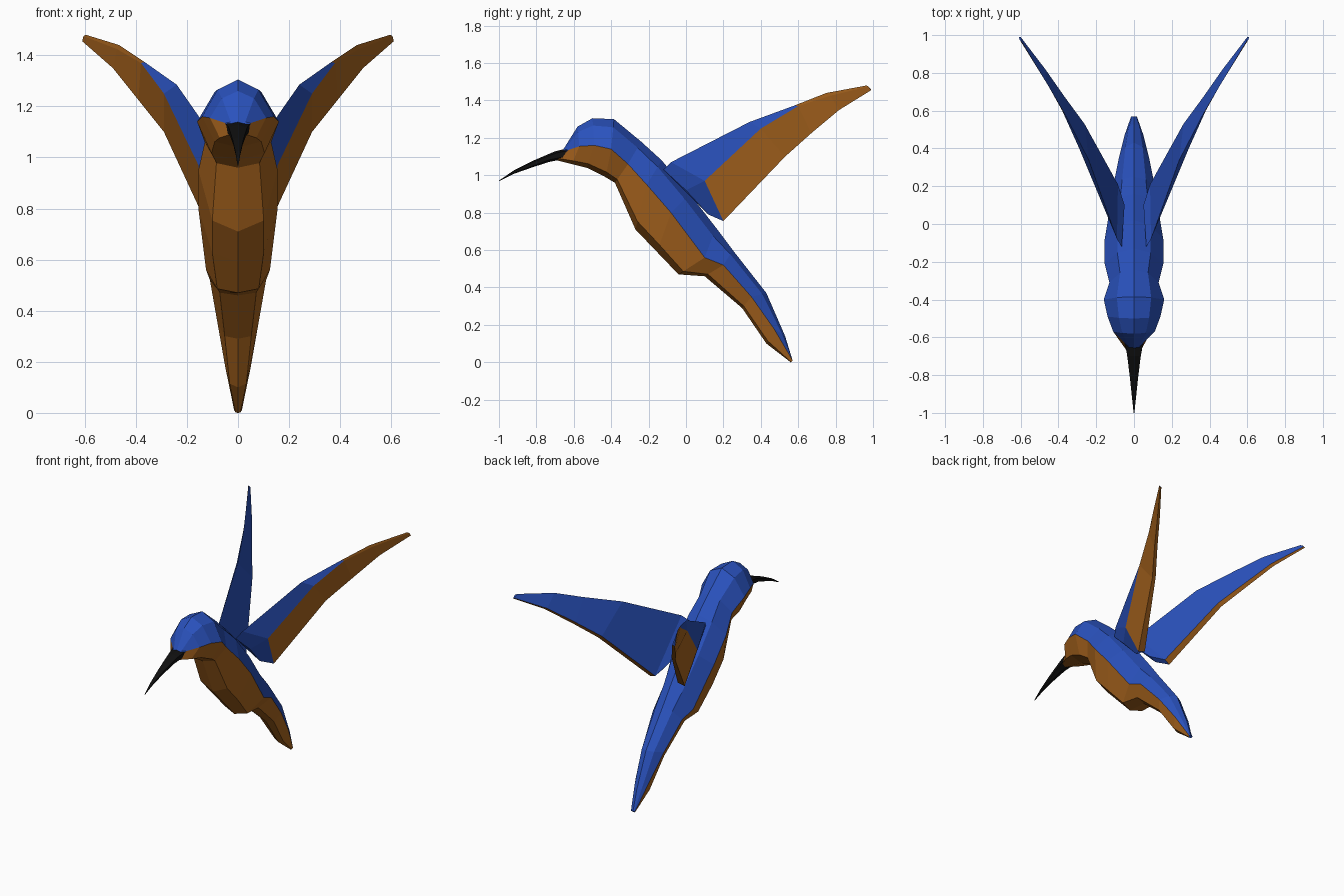
import bpy, bmesh
from mathutils import Vector

if "Cube" in bpy.data.objects:
    bpy.data.objects.remove(bpy.data.objects["Cube"])

def material(name, rgb):
    m = bpy.data.materials.new(name)
    m.diffuse_color = (*rgb, 1)
    m.use_nodes = True
    m.node_tree.nodes["Principled BSDF"].inputs["Base Color"].default_value = m.diffuse_color
    return m

BLUE = material("blue_feathers", (0.023, 0.084, 0.51))
BROWN = material("brown_feathers", (0.40, 0.13, 0.013))
BLACK = material("black_beak", (0.005, 0.005, 0.005))

def loft(name, rings, mats, pick):
    """Skin a row of equal rings; pick(ring, column) gives the material slot."""
    bm = bmesh.new()
    rows = [[bm.verts.new(p) for p in r] for r in rings]
    n = len(rows[0])
    for i in range(len(rows) - 1):
        for j in range(n):
            k = (j + 1) % n
            f = bm.faces.new((rows[i][j], rows[i][k], rows[i + 1][k], rows[i + 1][j]))
            f.material_index = pick(i, j)
    for row in (rows[0], rows[-1]):
        bm.faces.new(row).material_index = pick(0, 0)
    bmesh.ops.recalc_face_normals(bm, faces=bm.faces)
    me = bpy.data.meshes.new(name)
    bm.to_mesh(me)
    bm.free()
    for m in mats:
        me.materials.append(m)
    ob = bpy.data.objects.new(name, me)
    bpy.context.collection.objects.link(ob)
    return ob

# Body: spine (y, z), flank (x, y, z), belly (y, z) at each station
stations = [
    ((-.655, 1.14), (.05, -.63, 1.135), (-.69, 1.08)),
    ((-.58, 1.26), (.11, -.57, 1.155), (-.61, 1.06)),
    ((-.50, 1.305), (.14, -.49, 1.16), (-.53, 1.04)),
    ((-.385, 1.30), (.16, -.40, 1.14), (-.43, .99)),
    ((-.24, 1.18), (.13, -.31, 1.06), (-.38, .96)),
    ((-.13, 1.08), (.155, -.21, .95), (-.27, .71)),
    ((.02, .90), (.155, -.08, .80), (-.155, .59)),
    ((.16, .72), (.125, .10, .56), (-.04, .47)),
    ((.25, .60), (.11, .20, .52), (.10, .46)),
    ((.43, .37), (.08, .35, .35), (.30, .29)),
    ((.53, .14), (.05, .47, .18), (.43, .10)),
    ((.57, .01), (.015, .57, .01), (.56, 0)),
]

def body_ring(top, side, bottom):
    t, s, b = Vector((0, *top)), Vector(side), Vector((0, *bottom))
    upper = t.lerp(s, .27)
    upper.x = s.x * .57
    lower = b.lerp(s, .18)
    lower.x = s.x * .65
    right = [upper, s, lower]
    left = [Vector((-p.x, p.y, p.z)) for p in reversed(right)]
    return [t, *right, b, *left]

loft("body", [body_ring(*s) for s in stations], [BLUE, BROWN],
     lambda i, j: 1 if 2 <= j <= 5 else 0)

# Beak: six-sided, curving down to a point
beak = [(-.63, 1.115, .05, .03), (-.70, 1.10, .037, .028),
        (-.82, 1.06, .022, .017), (-.92, 1.017, .011, .009), (-1.0, .97, .002, .002)]
hexagon = [(0, 1), (.8, .6), (.7, -.6), (0, -1), (-.7, -.6), (-.8, .6)]
loft("beak", [[(a * w * 1.2, y - (.03 if b < 0 and w > .03 else 0), z + b * h)
               for a, b in hexagon] for y, z, w, h in beak], [BLACK], lambda i, j: 0)

# Wing: leading edge, outer ridge, trailing edge, inner trailing edge
wing_rings = [
    [(.065, -.12, 1.03), (.09, 0, .92), (.08, .12, .79), (.05, .10, .83)],
    [(.09, -.08, 1.07), (.155, .10, .97), (.13, .20, .755), (.085, .21, .77)],
    [(.24, .34, 1.285), (.29, .40, 1.25), (.29, .53, 1.10), (.262, .53, 1.115)],
    [(.365, .58, 1.373), (.38, .60, 1.37), (.39, .67, 1.225), (.365, .67, 1.237)],
    [(.465, .75, 1.44), (.475, .77, 1.425), (.49, .82, 1.35), (.47, .82, 1.36)],
    [(.595, .965, 1.48), (.605, .975, 1.475), (.61, .99, 1.455), (.60, .99, 1.46)],
]

def wing_colour(i, j):
    if i == 0 or j == 3:
        return 0
    return 0 if j == 0 and i < 3 else 1

wing = loft("wings", wing_rings, [BLUE, BROWN], wing_colour)
wing.modifiers.new("mirror", 'MIRROR').use_mirror_merge = False
